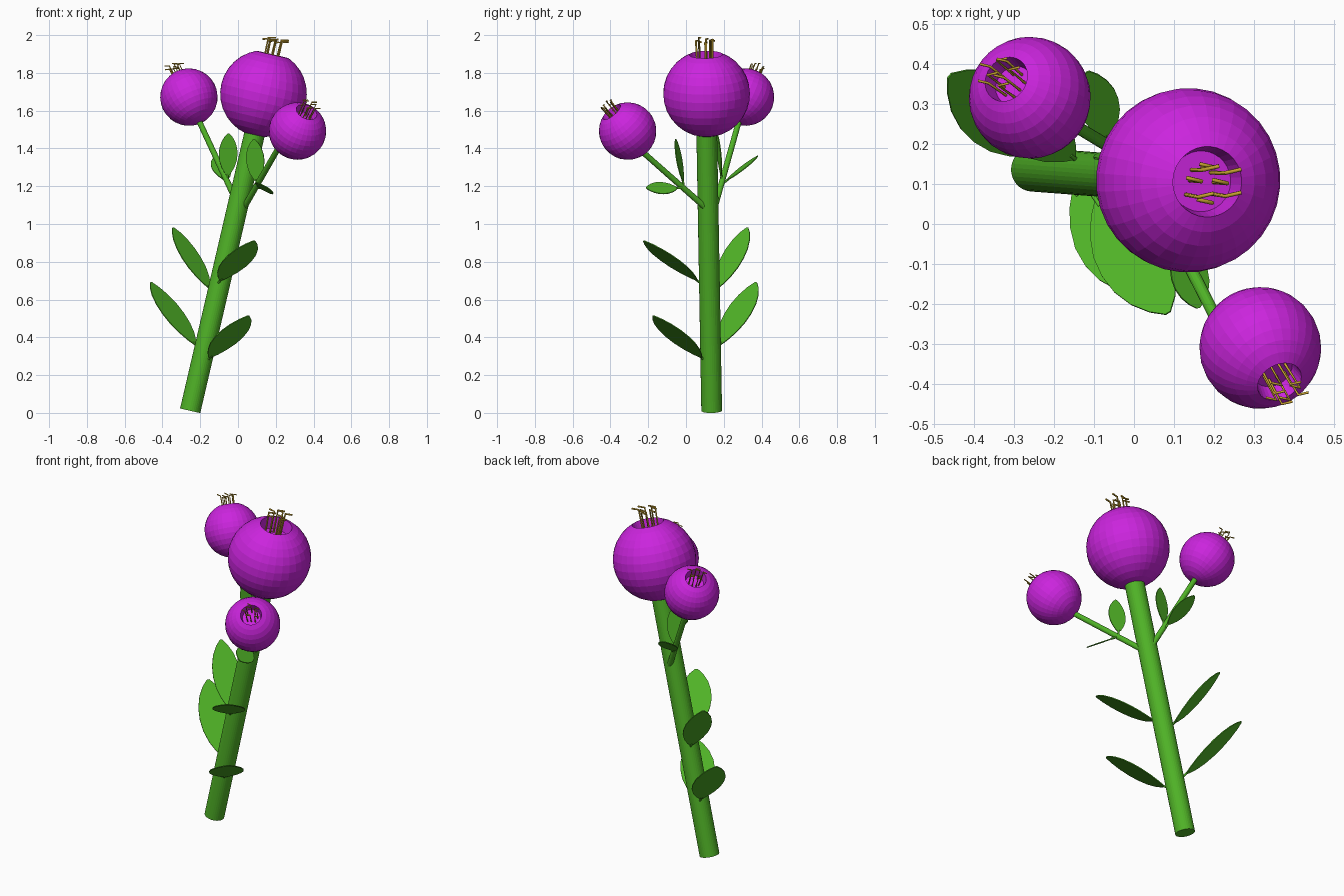
import bpy, bmesh, math, random
from mathutils import Vector

if "Cube" in bpy.data.objects:
    bpy.data.objects.remove(bpy.data.objects["Cube"])

random.seed(4)


def material(name, rgb):
    m = bpy.data.materials.new(name)
    m.diffuse_color = (*rgb, 1)
    m.use_nodes = True
    m.node_tree.nodes["Principled BSDF"].inputs["Base Color"].default_value = m.diffuse_color
    return m


GREEN = material("green", (0.08, 0.45, 0.02))
PURPLE = material("purple", (0.6, 0.018, 0.73))
GOLD = material("gold", (0.6, 0.38, 0.03))


def add_mesh(name, bm, mat):
    bmesh.ops.recalc_face_normals(bm, faces=bm.faces)
    me = bpy.data.meshes.new(name)
    bm.to_mesh(me)
    bm.free()
    me.materials.append(mat)
    ob = bpy.data.objects.new(name, me)
    bpy.context.collection.objects.link(ob)
    return ob


def lathe(name, profile, origin, axis, mat, sides=32):
    """Revolve (radius, height) points around an axis; the ends are capped."""
    rot = Vector(axis).to_track_quat('Z', 'Y')
    bm = bmesh.new()
    rings = []
    for r, h in profile:
        rings.append([bm.verts.new(Vector(origin) + rot @ Vector(
            (r * math.cos(math.tau * i / sides), r * math.sin(math.tau * i / sides), h)))
            for i in range(sides)])
    for a, b in zip(rings, rings[1:]):
        for i in range(sides):
            j = (i + 1) % sides
            bm.faces.new((a[i], a[j], b[j], b[i]))
    bm.faces.new(rings[0])
    bm.faces.new(rings[-1])
    return add_mesh(name, bm, mat)


def rod(name, a, b, r0, r1, sides=16):
    d = Vector(b) - Vector(a)
    return lathe(name, [(r0, 0), (r1, d.length)], a, d, GREEN, sides)


def wires(name, paths, radius, mat):
    cu = bpy.data.curves.new(name, 'CURVE')
    cu.dimensions = '3D'
    cu.bevel_depth = radius
    cu.bevel_resolution = 1
    cu.use_fill_caps = True
    for path in paths:
        sp = cu.splines.new('POLY')
        sp.points.add(len(path) - 1)
        for pt, co in zip(sp.points, path):
            pt.co = (*co, 1)
    cu.materials.append(mat)
    ob = bpy.data.objects.new(name, cu)
    bpy.context.collection.objects.link(ob)


def flower(name, centre, axis, R):
    """Round bloom with a recessed mouth and a bunch of hooked stamens."""
    prof = []
    for k in range(15):
        a = math.pi - math.radians(0.5) - k * math.radians(11.25)
        if k == 14:
            a = math.radians(22.5)
        prof.append((R * math.sin(a), R * math.cos(a)))
    prof.append((R * 0.33, R * 0.62))
    lathe(name + "_bloom", prof, centre, axis, PURPLE)
    rot = Vector(axis).to_track_quat('Z', 'Y')
    c = Vector(centre)
    paths = []
    for i in range(8):
        ang = math.tau * i / 8
        rad = R * random.uniform(0.12, 0.23)
        x, y = rad * math.cos(ang), rad * math.sin(ang)
        top = R * random.uniform(1.24, 1.29)
        tip = c + rot @ Vector((x * 1.1, y * 1.1, top))
        hook = tip + Vector((0.17 * R * (1 if i % 2 else -1), 0.04 * R, 0))
        paths.append([c + rot @ Vector((x, y, R * 0.62)), tip, hook])
    wires(name + "_stamens", paths, 0.022 * R, GOLD)


LEAF = [(0, .06), (.08, .36), (.2, .68), (.35, .92), (.5, 1), (.65, .95), (.8, .74), (.92, .42), (1, .08)]


def leaf(name, root, tip, half, side=None):
    """Flat blade on a thin stalk; its width runs level unless a side is given."""
    root, tip = Vector(root), Vector(tip)
    base = root.lerp(tip, 0.13)
    d = tip - base
    w = Vector(side).normalized() if side else Vector((-d.y, d.x, 0)).normalized()
    bm = bmesh.new()
    rows = []
    for t, k in LEAF:
        p = base + d * t
        rows.append((bm.verts.new(p - w * half * k), bm.verts.new(p + w * half * k)))
    for a, b in zip(rows, rows[1:]):
        bm.faces.new((a[0], a[1], b[1], b[0]))
    ob = add_mesh(name, bm, GREEN)
    sol = ob.modifiers.new("thickness", 'SOLIDIFY')
    sol.thickness = 0.005
    sol.offset = 0
    wires(name + "_stalk", [[root, base + d * 0.05]], 0.006, GREEN)


# Stems
rod("main_stem", (-0.253, 0.136, 0.012), (0.10, 0.109, 1.53), 0.055, 0.055, 32)
rod("back_branch", (0.01, 0.15, 1.08), (-0.25, 0.307, 1.64), 0.016, 0.015)
rod("front_branch", (0.025, 0.117, 1.075), (0.23, -0.285, 1.43), 0.016, 0.015)

# Blooms
flower("main", (0.135, 0.109, 1.69), (0.232, -0.018, 1), 0.23)
flower("back", (-0.26, 0.315, 1.672), (-0.42, 0.33, 0.85), 0.152)
flower("front", (0.315, -0.309, 1.492), (0.34, -0.6, 0.72), 0.152)

# Large leaves on the main stem
leaf("lower_back_leaf", (-0.19, 0.15, 0.31), (-0.46, 0.37, 0.69), 0.09)
leaf("upper_back_leaf", (-0.12, 0.14, 0.61), (-0.343, 0.325, 0.98), 0.078)
leaf("lower_front_leaf", (-0.18, 0.12, 0.26), (0.055, -0.172, 0.513), 0.095)
leaf("upper_front_leaf", (-0.12, 0.10, 0.67), (0.085, -0.222, 0.91), 0.09)

# Small leaves on the branches
leaf("front_branch_leaf_up", (0.10, -0.01, 1.19), (0.085, -0.055, 1.45), 0.05, (1, -0.3, 0))
leaf("front_branch_leaf_side", (0.11, -0.02, 1.19), (0.16, -0.21, 1.19), 0.055, (0.8, 0.2, -0.55))
leaf("back_branch_leaf_side", (-0.055, 0.19, 1.21), (-0.115, 0.38, 1.36), 0.052)
leaf("back_branch_leaf_up", (-0.055, 0.19, 1.22), (-0.05, 0.165, 1.48), 0.05, (1, 0.2, 0))
